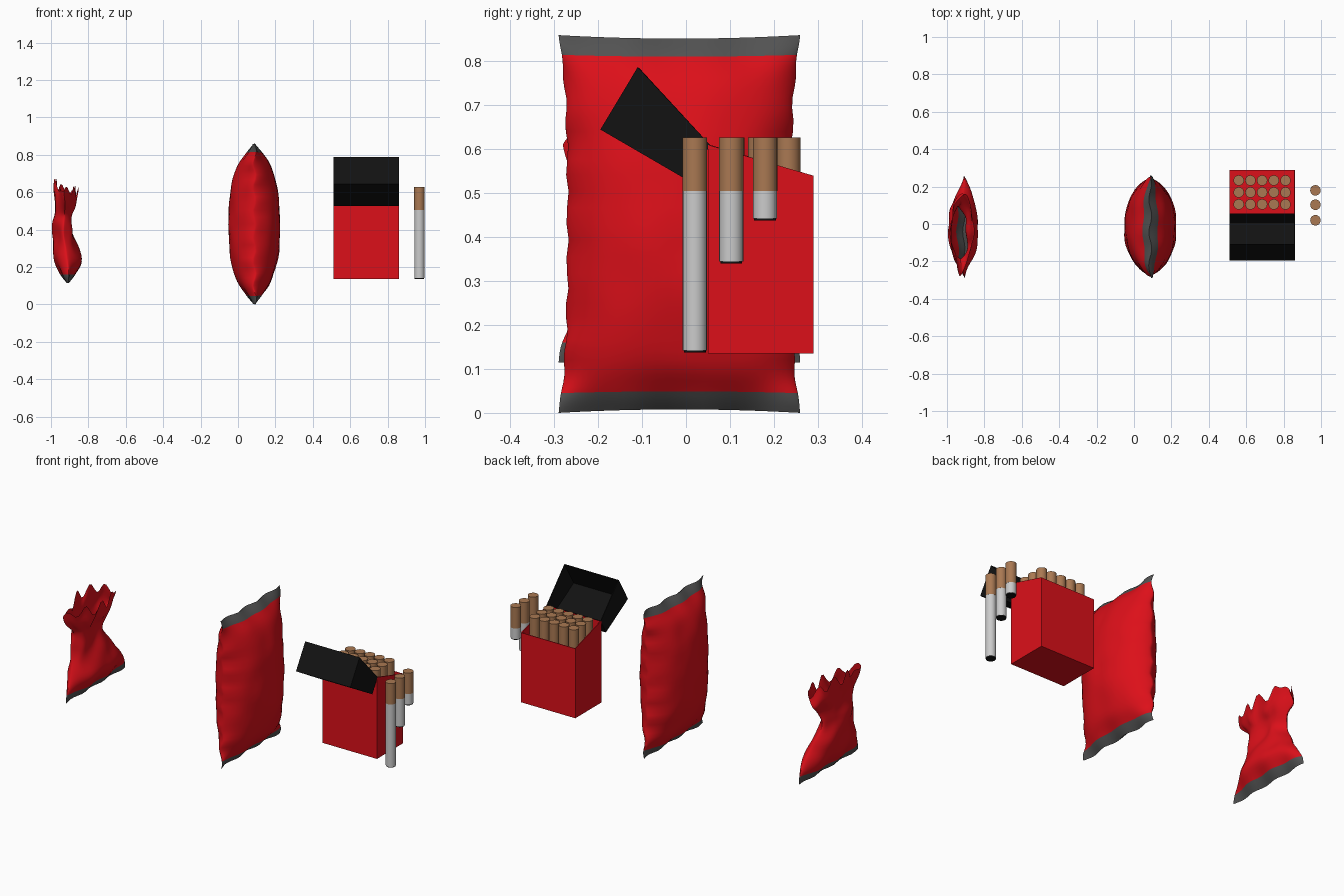
import bpy, bmesh, math
from mathutils import noise, Vector

if "Cube" in bpy.data.objects:
    bpy.data.objects.remove(bpy.data.objects["Cube"])


def material(name, rgb):
    m = bpy.data.materials.new(name)
    m.diffuse_color = (*rgb, 1)
    m.use_nodes = True
    m.node_tree.nodes["Principled BSDF"].inputs["Base Color"].default_value = m.diffuse_color
    return m


RED = material("red", (0.72, 0.005, 0.01))
GREY = material("seal_grey", (0.085, 0.085, 0.085))
BLACK = material("black", (0.006, 0.006, 0.006))
TAN = material("tan", (0.40, 0.19, 0.085))
WHITE = material("white", (0.75, 0.75, 0.75))


def finish(name, bm, mats, angle=None):
    me = bpy.data.meshes.new(name)
    bm.to_mesh(me)
    bm.free()
    for m in mats:
        me.materials.append(m)
    ob = bpy.data.objects.new(name, me)
    bpy.context.collection.objects.link(ob)
    if angle:
        bpy.ops.object.select_all(action='DESELECT')
        ob.select_set(True)
        bpy.context.view_layer.objects.active = ob
        bpy.ops.object.shade_smooth_by_angle(angle=math.radians(angle))
    return ob


def spline(rows, steps):
    """Smooth rows (z, half width, y centre, half depth, x centre) through the given ones."""
    out = []
    for i in range(len(rows) - 1):
        p = [rows[max(0, min(len(rows) - 1, i + k))] for k in (-1, 0, 1, 2)]
        for s in range(steps):
            t = s / steps
            out.append([0.5 * (2 * b + (c - a) * t + (2 * a - 5 * b + 4 * c - d) * t**2
                               + (3 * b - a - 3 * c + d) * t**3) for a, b, c, d in zip(*p)])
    return out + [list(rows[-1])]


def bag(name, rows, bands, deform, steps=5, seg=64):
    """Lens-shaped foil tube; bands lists the row spans that are sealed grey."""
    bm = bmesh.new()
    rings = []
    for z, w, yc, t, xc in spline(rows, steps):
        ring = []
        for k in range(seg):
            a = 2 * math.pi * k / seg
            c = math.cos(a)
            d = max(0, 1 - abs(c)**2.5)**0.7 * math.copysign(1, math.sin(a))
            ring.append(bm.verts.new(deform(Vector((xc + t * d, yc + w * c, z)), c, d)))
        rings.append(ring)
    for i in range(len(rings) - 1):
        for k in range(seg):
            n = (k + 1) % seg
            f = bm.faces.new((rings[i][n], rings[i][k], rings[i + 1][k], rings[i + 1][n]))
            f.material_index = int(i // steps in bands)
    bmesh.ops.remove_doubles(bm, verts=bm.verts, dist=0.0003)
    bmesh.ops.recalc_face_normals(bm, faces=bm.faces)
    return finish(name, bm, [RED, GREY], 60)


# Full sealed bag
def puff(p, c, d):
    u = (p.z - 0.43) / 0.43
    end = abs(u)**6
    p.x += 0.008 * (math.sin(48 * p.z) * c**6 + end * math.sin(36 * p.y))
    p.x += 0.008 * d * (1 - end) * noise.noise(p * 9)
    p.y += 0.003 * math.sin(60 * p.z) * c**5 * (1 - end)
    p.z -= math.copysign(0.008, u) * end * (1 - c * c)
    return p


half = [(0, .275, 0), (.045, .269, .04), (.12, .261, .09), (.25, .256, .125)]
profile = half + [(.43, .255, .139)] + [(.86 - z, w, t) for z, w, t in reversed(half)]
bag("full_bag", [(z, w, -.015, t, .087) for z, w, t in profile], {0, 7}, puff)


# Crumpled bag, open and flared at the top
def crumple(p, c, d):
    h = max(0, (p.z - 0.16) / 0.45)
    low = max(0, 1 - h * 3)
    p.x += 0.006 * low * math.sin(36 * p.y)
    n = noise.noise_vector(p * 9 + Vector((3, 1, 7)))
    p += Vector((n.x * 0.02, n.y * 0.025, 0)) * min(1, h * 2)
    # ragged rim with a drooping spike on one side
    top = max(0, h - 0.7) / 0.3
    p.z += top * (0.03 * math.sin(11 * c + 2 * d) + 0.02 * math.sin(5 * d))
    spike = max(0, -c)**8
    p.y -= top * spike * 0.04
    p.z -= top * spike * 0.04
    return p


bag("crumpled_bag", [
    (.115, .275, -.015, .0, -.91), (.16, .267, -.015, .035, -.91),
    (.23, .228, -.02, .072, -.908), (.32, .18, -.035, .064, -.925),
    (.42, .15, -.045, .048, -.935), (.48, .152, -.045, .044, -.93),
    (.55, .185, -.04, .06, -.925), (.62, .195, -.035, .058, -.918)], {0}, crumple)


# Carton and lid: side profiles (y, z) swept across x, open along the last edge
def carton(name, pts, mat, x0=.51, x1=.86):
    bm = bmesh.new()
    a = [bm.verts.new((x0, y, z)) for y, z in pts]
    b = [bm.verts.new((x1, y, z)) for y, z in pts]
    bm.faces.new(a)
    bm.faces.new(b)
    n = len(pts)
    sides = [bm.faces.new((a[i], a[(i + 1) % n], b[(i + 1) % n], b[i])) for i in range(n)]
    bmesh.ops.recalc_face_normals(bm, faces=bm.faces)
    bmesh.ops.delete(bm, geom=[sides[-1]], context='FACES_ONLY')
    ob = finish(name, bm, [mat])
    mod = ob.modifiers.new("wall", 'SOLIDIFY')
    mod.thickness = 0.006
    mod.offset = -1
    return ob


carton("carton", [(.29, .54), (.29, .135), (.05, .135), (.05, .61)], RED)
carton("carton_lid", [(-.11, .787), (-.195, .645), (.008, .527), (.055, .61)], BLACK)


# Cigarettes: paper tube, filter and optional burnt tip
def tube(bm, x, y, z0, z1, r, index):
    g = bmesh.ops.create_cone(bm, cap_ends=True, segments=24, radius1=r, radius2=r, depth=z1 - z0)
    bmesh.ops.translate(bm, verts=g['verts'], vec=(x, y, (z0 + z1) / 2))
    for f in {f for v in g['verts'] for f in v.link_faces}:
        f.material_index = index


def cigarette(name, x, y, bottom, burnt=False):
    bm = bmesh.new()
    tube(bm, x, y, .505, .627, .028, 1)
    tube(bm, x, y, bottom + .005 * burnt, .505, .0275, 0)
    if burnt:
        tube(bm, x, y, bottom, bottom + .005, .025, 2)
    finish(name, bm, [WHITE, TAN, BLACK], 40)


for i in range(5):
    for j in range(3):
        cigarette(f"packed_cigarette_{i}_{j}", .56 + .0625 * i, .105 + .064 * j, .142)
for i, (y, bottom) in enumerate([(.02, .137), (.103, .34), (.18, .438)]):
    cigarette(f"loose_cigarette_{i}", .97, y, bottom, True)
